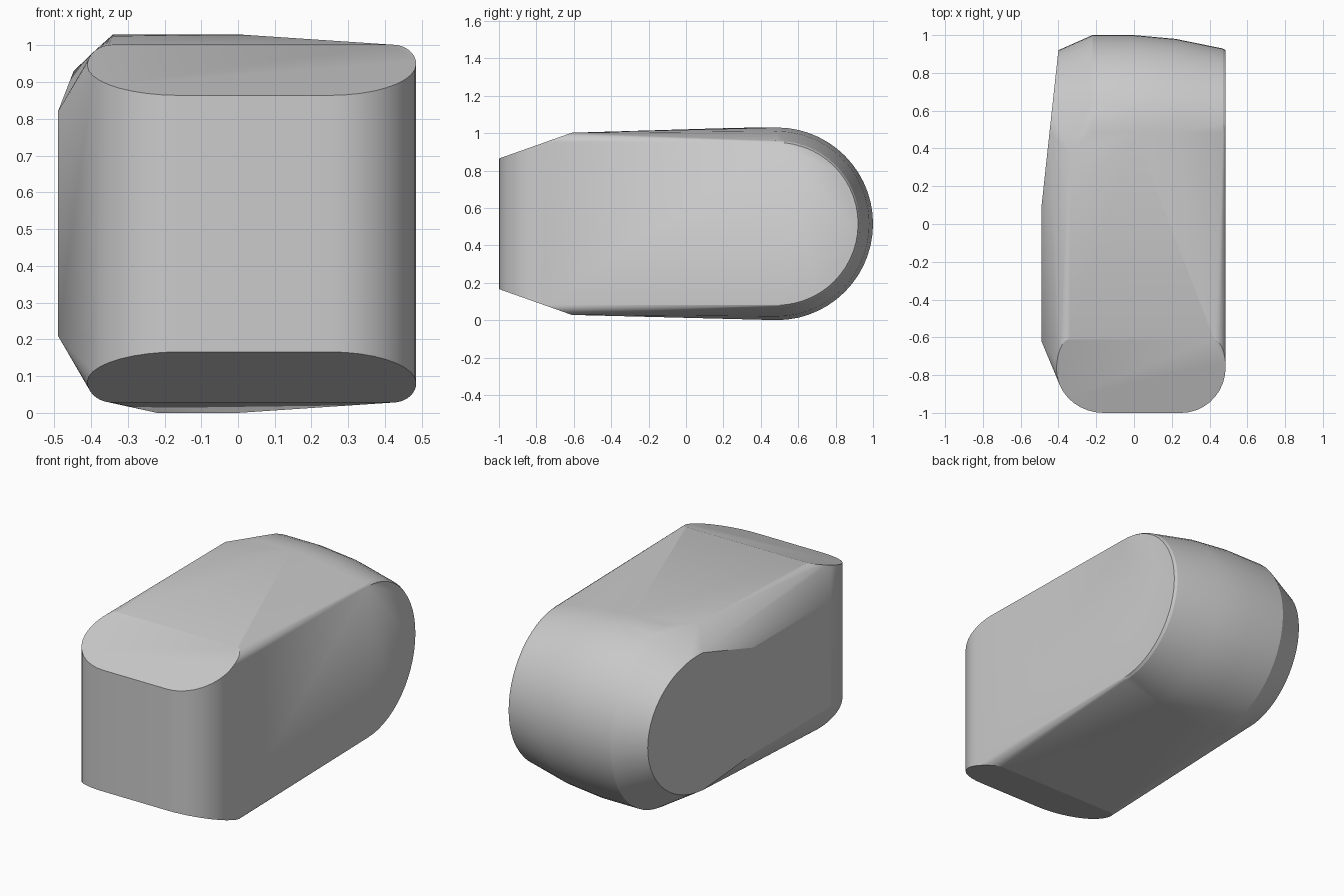
import bpy, bmesh, math

cube = bpy.data.objects.get("Cube")
if cube:
    bpy.data.objects.remove(cube, do_unlink=True)

MID = 0.515          # half height of the body
ARC_Y = 0.485        # where the rounded back begins
points = []


def back_arc(x, ry, rz, cz=MID, n=28):
    """Half ellipse around the back; x is a number or a function of y."""
    for i in range(n + 1):
        a = math.pi * (i / n - 0.5)
        y = ARC_Y + ry * math.cos(a)
        points.append((x(y) if callable(x) else x, y, cz + rz * math.sin(a)))


def slope_corner(cx, cy, rx, ry, n=9):
    """Quarter ellipse on the sloped front faces, above and below."""
    for i in range(n + 1):
        a = math.pi / 2 * i / n
        y = cy + ry * math.sin(a)
        drop = 0.487 - 0.138 * (-0.61 - y) / 0.39
        for side in (-1, 1):
            points.append((cx + rx * math.cos(a), y, MID + side * drop))


def slanted_side(y):
    return -0.49 + 0.108 * max(0, y - 0.09)


# Front outline: rounded corners of the sloped faces
slope_corner(0.25, -0.76, 0.235, -0.24)
slope_corner(0.42, -0.76, 0.065, 0.15)
slope_corner(-0.16, -0.77, -0.25, -0.23)
slope_corner(-0.34, -0.77, -0.07, 0.16)

# Rounded back, from the flat side across to the slanted side
for x, r in ((0.485, 0.435), (0.47, 0.444), (0.22, 0.495), (0, 0.515), (-0.22, 0.515)):
    back_arc(x, r, r)
back_arc(slanted_side, 0.435, 0.395, 0.535)

# Slanted side panel and the upper ridge beside it
for y in (-0.62, 0.09):
    points += [(-0.49, y, 0.21), (-0.49, y, 0.82)]
points += [(-0.34, 0.16, 1.025), (-0.34, 0.37, 1.03)]

# Skin the outline into one closed body
bm = bmesh.new()
for p in points:
    bm.verts.new(p)
bmesh.ops.remove_doubles(bm, verts=bm.verts, dist=0.002)
bmesh.ops.convex_hull(bm, input=bm.verts)
loose = [v for v in bm.verts if not v.link_faces]
bmesh.ops.delete(bm, geom=loose, context='VERTS')
bmesh.ops.dissolve_limit(bm, angle_limit=math.radians(0.8), verts=bm.verts, edges=bm.edges)
bmesh.ops.recalc_face_normals(bm, faces=bm.faces)
mesh = bpy.data.meshes.new("rounded_block")
bm.to_mesh(mesh)
bm.free()

body = bpy.data.objects.new("rounded_block", mesh)
bpy.context.collection.objects.link(body)

# Plain grey
grey = bpy.data.materials.new("light_grey")
grey.use_nodes = True
colour = (0.6, 0.6, 0.6, 1)
grey.diffuse_color = colour
grey.node_tree.nodes["Principled BSDF"].inputs["Base Color"].default_value = colour
mesh.materials.append(grey)

# Smooth curves, crisp rims
bpy.ops.object.select_all(action='DESELECT')
body.select_set(True)
bpy.context.view_layer.objects.active = body
bpy.ops.object.shade_smooth_by_angle(angle=math.radians(18))
